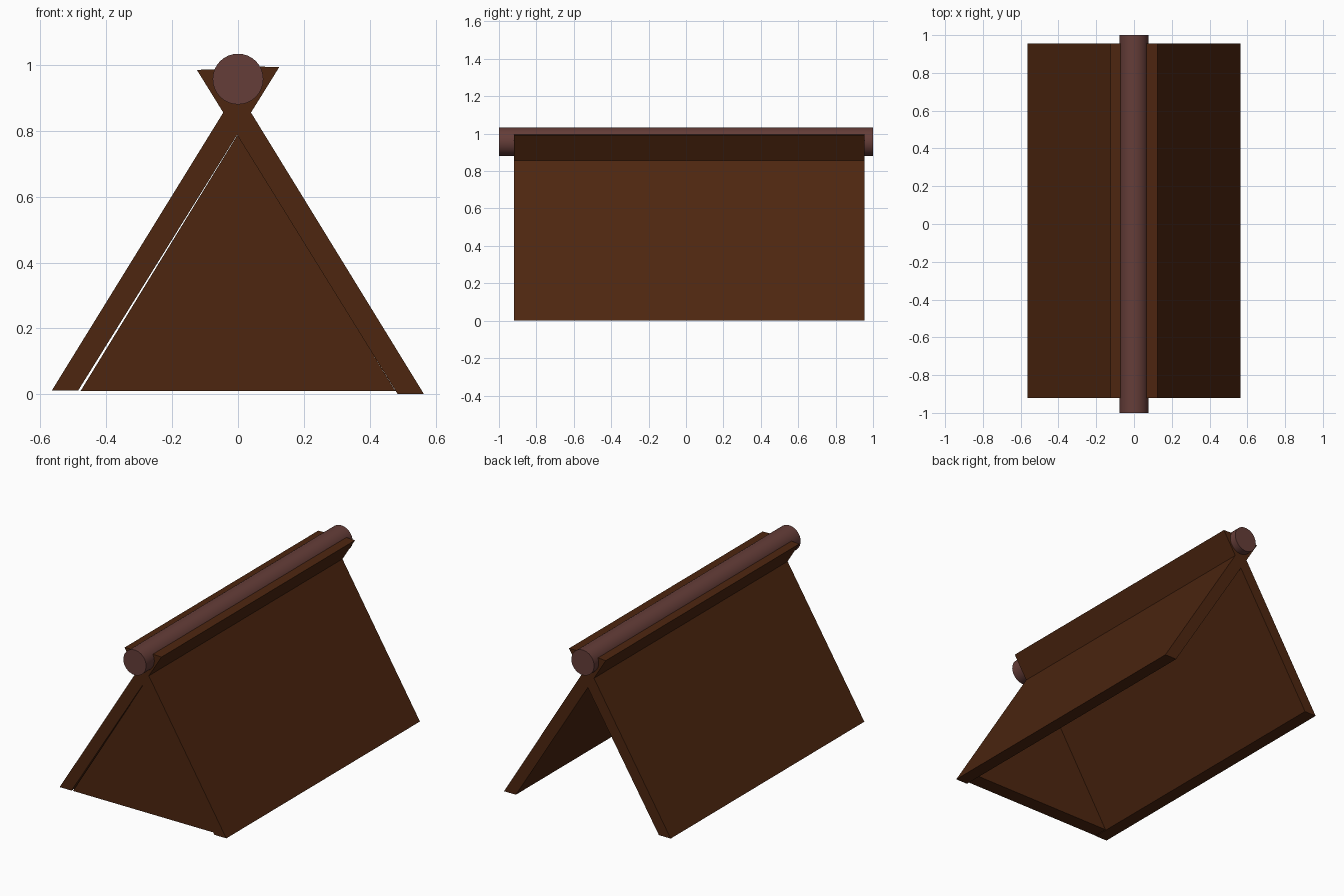
import bpy
import bmesh
import math

cube = bpy.data.objects.get("Cube")
if cube:
    bpy.data.objects.remove(cube, do_unlink=True)


def make_material(name, rgb):
    mat = bpy.data.materials.new(name)
    mat.use_nodes = True
    color = (*rgb, 1.0)
    mat.diffuse_color = color
    bsdf = next(n for n in mat.node_tree.nodes if n.type == "BSDF_PRINCIPLED")
    bsdf.inputs["Base Color"].default_value = color
    bsdf.inputs["Roughness"].default_value = 0.8
    return mat


def prism(name, profile, y_front, y_back, mat):
    """Extrude an x-z profile along y."""
    bm = bmesh.new()
    face = bm.faces.new([bm.verts.new((x, y_front, z)) for x, z in profile])
    result = bmesh.ops.extrude_face_region(bm, geom=[face])
    moved = [g for g in result["geom"] if isinstance(g, bmesh.types.BMVert)]
    bmesh.ops.translate(bm, vec=(0, y_back - y_front, 0), verts=moved)
    bmesh.ops.recalc_face_normals(bm, faces=bm.faces)
    mesh = bpy.data.meshes.new(name)
    bm.to_mesh(mesh)
    bm.free()
    mesh.materials.append(mat)
    obj = bpy.data.objects.new(name, mesh)
    bpy.context.collection.objects.link(obj)
    return obj


brown = make_material("dark brown wood", (0.075, 0.019, 0.005))
reddish = make_material("reddish brown wood", (0.13, 0.047, 0.040))

FRONT, BACK = -0.92, 0.955

# Two leaning roof panels that cross below the ridge pole
for name, side, base, top in (("roof_panel_left", 1, 0.0, 0.985),
                              ("roof_panel_right", -1, 0.012, 0.993)):
    profile = [(side * 0.565, base), (side * -0.042, top + 0.003),
               (side * -0.125, top), (side * 0.485, base)]
    prism(name, profile, FRONT, BACK, brown)

# Triangular wall closing the front end only
prism("front_gable_wall", [(-0.478, 0.01), (0.478, 0.01), (0, 0.79)],
      FRONT + 0.005, FRONT + 0.095, brown)

# Round ridge pole resting in the crossing
bpy.ops.mesh.primitive_cylinder_add(vertices=32, radius=0.077, depth=2,
                                    location=(0, 0, 0.957),
                                    rotation=(math.pi / 2, 0, 0))
pole = bpy.context.object
pole.name = "ridge_pole"
pole.data.materials.append(reddish)
bpy.ops.object.shade_smooth_by_angle(angle=math.radians(35))
